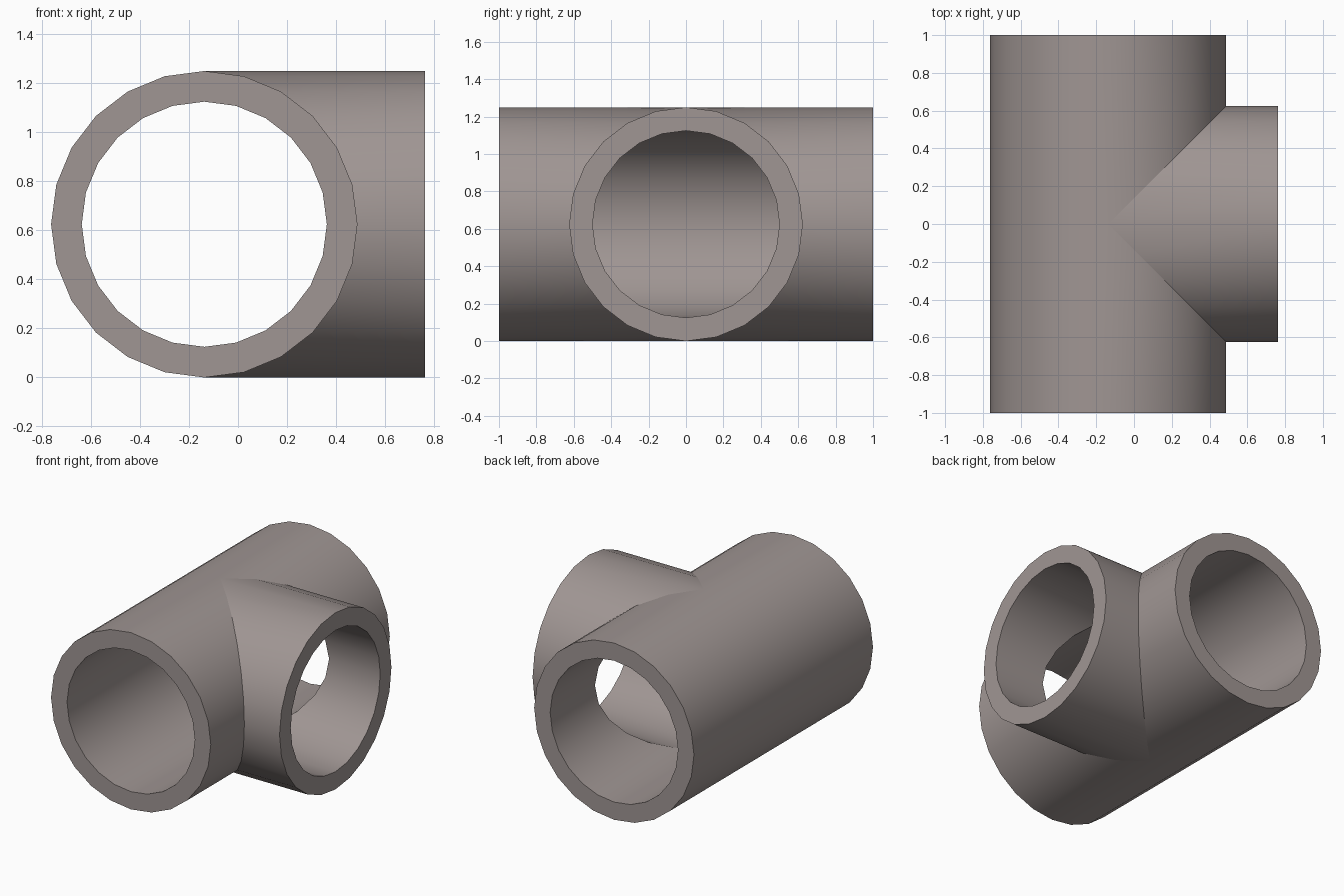
import bpy, bmesh, math

if "Cube" in bpy.data.objects:
    bpy.data.objects.remove(bpy.data.objects["Cube"])

SIDES, R_OUT, R_IN = 24, 0.625, 0.5
CX, CZ = -0.1375, 0.625        # axis of the main pipe
RUN_END, BRANCH_END = 1.0, 0.7625

bm = bmesh.new()


def ring(radius):
    """Circle as (sideways offset, height) pairs, starting at the top."""
    pts = []
    for k in range(SIDES):
        a = 2 * math.pi * k / SIDES
        u = radius * math.sin(a)
        pts.append((0.0 if abs(u) < 1e-6 else u, CZ + radius * math.cos(a)))
    return pts


def strip(a, b):
    """Join two closed loops of points with quads."""
    va, vb = [bm.verts.new(p) for p in a], [bm.verts.new(p) for p in b]
    for i in range(SIDES):
        j = (i + 1) % SIDES
        bm.faces.new((va[i], va[j], vb[j], vb[i]))


def arm(seam, end):
    """Outer wall, bore and end rim of one arm of the tee."""
    for r in (R_OUT, R_IN):
        strip([seam(u, z) for u, z in ring(r)], [end(u, z) for u, z in ring(r)])
    strip([end(u, z) for u, z in ring(R_OUT)], [end(u, z) for u, z in ring(R_IN)])


# Two halves of the straight run, mitred on the branch side
for s in (-1, 1):
    arm(lambda u, z: (CX + u, s * max(u, 0.0), z),
        lambda u, z: (CX + u, s * RUN_END, z))

# Side branch, mitred to a point where it meets the run
arm(lambda u, z: (CX + abs(u), u, z),
    lambda u, z: (BRANCH_END, u, z))

# Weld the arms into one closed shell
bmesh.ops.remove_doubles(bm, verts=bm.verts[:], dist=1e-4)
bmesh.ops.recalc_face_normals(bm, faces=bm.faces[:])

# Keep the mitre seam crisp right up to its tips
for e in bm.edges:
    if all(abs(v.co.x - CX - abs(v.co.y)) < 1e-4 for v in e.verts):
        e.smooth = False

mesh = bpy.data.meshes.new("pipe_tee")
bm.to_mesh(mesh)
bm.free()
tee = bpy.data.objects.new("pipe_tee", mesh)
bpy.context.collection.objects.link(tee)
bpy.context.view_layer.objects.active = tee
tee.select_set(True)
bpy.ops.object.shade_smooth_by_angle(angle=math.radians(30), keep_sharp_edges=True)

# Dark warm grey
mat = bpy.data.materials.new("dark_warm_grey")
mat.diffuse_color = (0.35, 0.304, 0.293, 1)
mat.use_nodes = True
mat.node_tree.nodes["Principled BSDF"].inputs["Base Color"].default_value = mat.diffuse_color
mesh.materials.append(mat)
